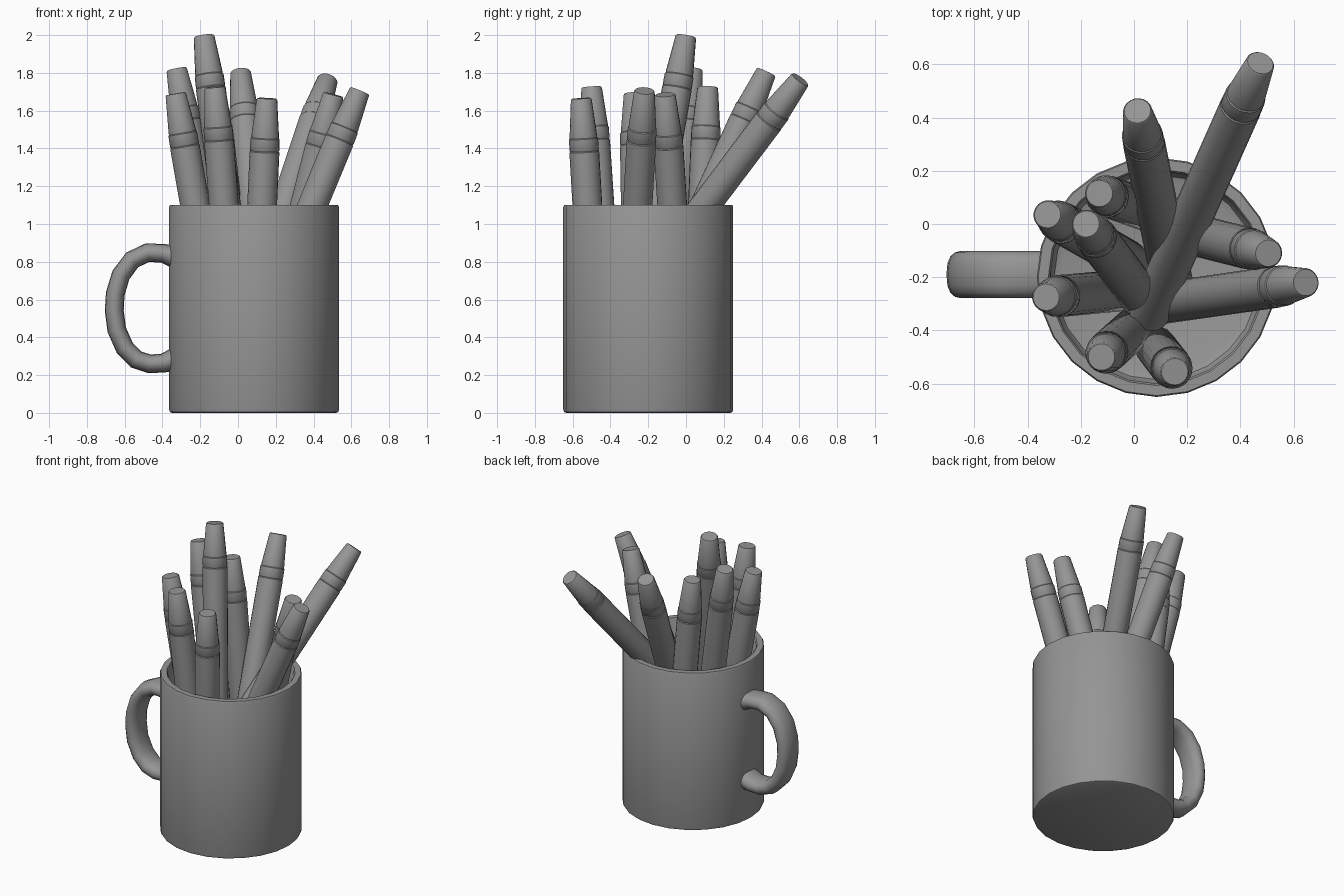
import bpy, bmesh, math
from mathutils import Vector

if "Cube" in bpy.data.objects:
    bpy.data.objects.remove(bpy.data.objects["Cube"], do_unlink=True)

GREY = (0.3, 0.3, 0.3, 1)
grey = bpy.data.materials.new("plain grey")
grey.use_nodes = True
grey.diffuse_color = GREY
grey.node_tree.nodes["Principled BSDF"].inputs["Base Color"].default_value = GREY


def loft(name, rings, angle=35):
    """Skin a list of closed point rings, capping both ends."""
    bm = bmesh.new()
    loops = [[bm.verts.new(p) for p in ring] for ring in rings]
    n = len(loops[0])
    for a, b in zip(loops, loops[1:]):
        for i in range(n):
            j = (i + 1) % n
            bm.faces.new((a[i], a[j], b[j], b[i]))
    bm.faces.new(loops[0][::-1])
    bm.faces.new(loops[-1])
    bmesh.ops.recalc_face_normals(bm, faces=bm.faces)
    mesh = bpy.data.meshes.new(name)
    bm.to_mesh(mesh)
    bm.free()
    mesh.materials.append(grey)
    obj = bpy.data.objects.new(name, mesh)
    bpy.context.collection.objects.link(obj)
    bpy.ops.object.select_all(action='DESELECT')
    bpy.context.view_layer.objects.active = obj
    obj.select_set(True)
    bpy.ops.object.shade_smooth_by_angle(angle=math.radians(angle))
    return obj


def circle(r, z, n):
    return [Vector((r * math.cos(math.tau * i / n), r * math.sin(math.tau * i / n), z))
            for i in range(n)]


# Mug: outer wall, rounded rim, inner wall and floor as one turned profile
mug_profile = [(0.435, 0), (0.446, 0.005), (0.45, 0.018), (0.45, 1.09), (0.445, 1.1),
               (0.407, 1.1), (0.40, 1.09), (0.40, 0.1), (0.385, 0.07), (0.36, 0.06)]
mug = loft("mug", [circle(r, z, 24) for r, z in mug_profile])
mug.location = (0.085, -0.2, 0)

# Handle: flattened oval section swept along a smooth path in the xz plane
path = [(-0.33, 0.825), (-0.40, 0.845), (-0.48, 0.848), (-0.56, 0.81), (-0.62, 0.73),
        (-0.65, 0.63), (-0.655, 0.54), (-0.642, 0.44), (-0.60, 0.345), (-0.54, 0.283),
        (-0.47, 0.26), (-0.40, 0.263), (-0.33, 0.285)]
rings = []
for k, (x, z) in enumerate(path):
    a, b = path[max(k - 1, 0)], path[min(k + 1, len(path) - 1)]
    t = Vector((b[0] - a[0], 0, b[1] - a[1])).normalized()
    normal = Vector((t.z, 0, -t.x))
    half = 0.062 if k in (0, len(path) - 1) else 0.05
    ring = []
    for i in range(16):
        c, s = math.cos(math.tau * i / 16), math.sin(math.tau * i / 16)
        ring.append(Vector((x, -0.19, z)) + normal * half * c
                    + Vector((0, 0.088 * math.copysign(abs(s) ** 0.75, s), 0)))
    rings.append(ring)
loft("handle", rings, 60)

# Pens: (tip, foot) pairs, each pen with a tapered cap end and two seams
LENGTH = 1.64
pen_profile = [(0.06, 0), (0.074, 0.012), (0.078, 0.03), (0.079, LENGTH - 0.285),
               (0.075, LENGTH - 0.28), (0.078, LENGTH - 0.275), (0.077, LENGTH - 0.215),
               (0.073, LENGTH - 0.21), (0.073, LENGTH - 0.2), (0.055, LENGTH - 0.006),
               (0.05, LENGTH)]
pens = [((0.475, 0.605, 1.765), (0.05, -0.35, 0.5)),
        ((0.013, 0.425, 1.805), (0.15, -0.25, 0.34)),
        ((-0.13, 0.115, 1.725), (0.05, 0.05, 0.1)),
        ((-0.325, 0.035, 1.82), (-0.02, -0.14, 0.22)),
        ((-0.18, 0.0, 1.995), (0.03, -0.28, 0.38)),
        ((-0.33, -0.275, 1.69), (-0.05, -0.25, 0.08)),
        ((-0.122, -0.5, 1.725), (0.0, -0.39, 0.09)),
        ((0.153, -0.555, 1.665), (0.08, -0.46, 0.03)),
        ((0.645, -0.22, 1.705), (0.02, -0.31, 0.19)),
        ((0.505, -0.11, 1.685), (0.1, -0.01, 0.1))]
for number, (tip, foot) in enumerate(pens, 1):
    pen = loft(f"pen_{number}", [circle(r, z, 20) for r, z in pen_profile])
    axis = (Vector(tip) - Vector(foot)).normalized()
    pen.rotation_euler = axis.to_track_quat('Z', 'Y').to_euler()
    pen.location = Vector(tip) - axis * LENGTH
